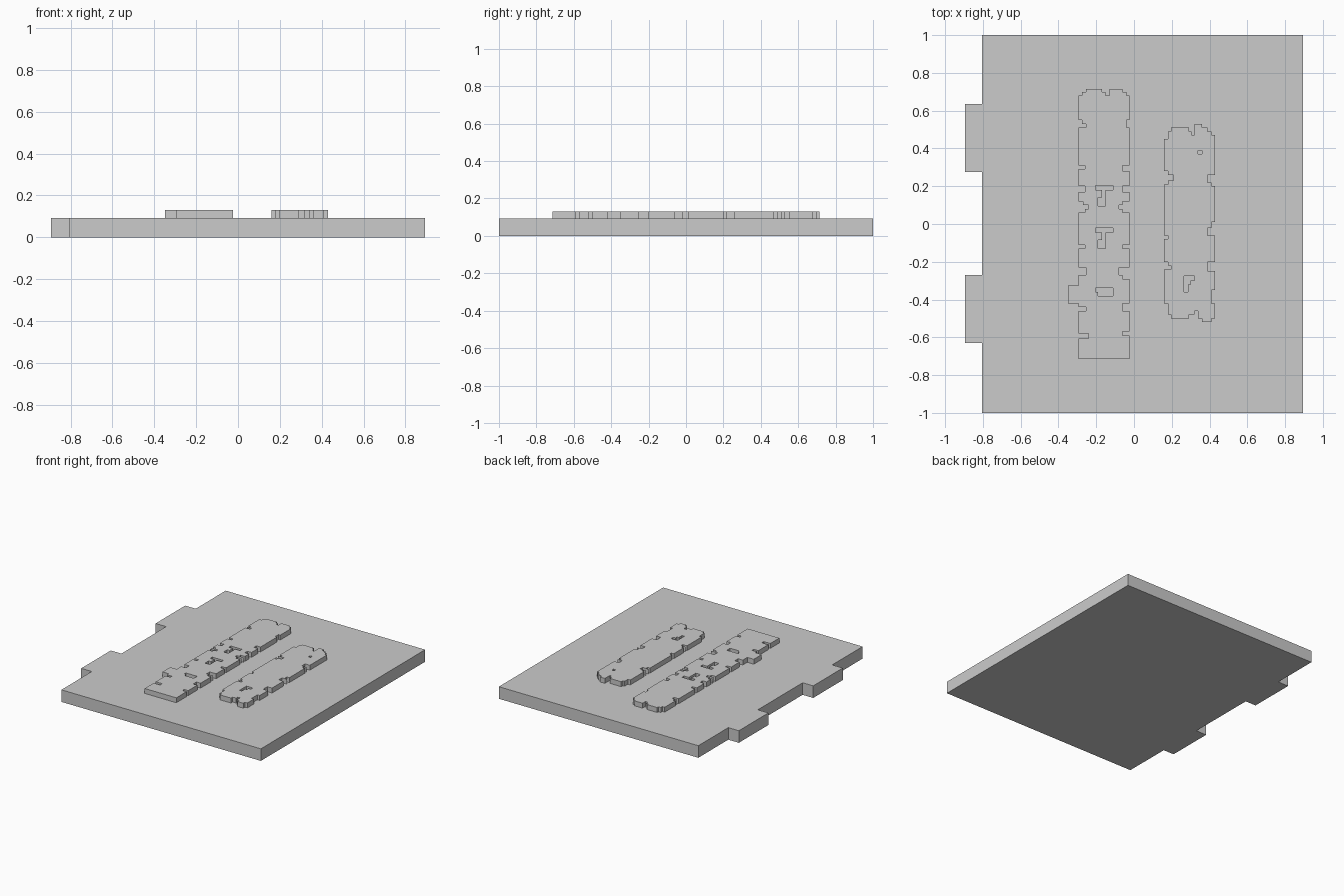
import bpy
import bmesh

if "Cube" in bpy.data.objects:
    bpy.data.objects.remove(bpy.data.objects["Cube"], do_unlink=True)

UNIT = 0.01          # profile numbers are hundredths
PLATE_TOP = 0.093
RELIEF_TOP = 0.131

grey = bpy.data.materials.new("plain grey")
grey.use_nodes = True
grey.diffuse_color = (0.6, 0.6, 0.6, 1)
grey.node_tree.nodes["Principled BSDF"].inputs["Base Color"].default_value = (0.6, 0.6, 0.6, 1)


def prism(name, loops, bottom, top):
    """Extrude an outline, with any further loops left open as holes."""
    bm = bmesh.new()
    edges = []
    for loop in loops:
        verts = [bm.verts.new((x * UNIT, y * UNIT, bottom)) for x, y in loop]
        edges += [bm.edges.new((a, b)) for a, b in zip(verts, verts[1:] + verts[:1])]
    bmesh.ops.triangle_fill(bm, use_beauty=True, use_dissolve=False, edges=edges)
    result = bmesh.ops.extrude_face_region(bm, geom=bm.faces[:], use_keep_orig=True)
    moved = [v for v in result["geom"] if isinstance(v, bmesh.types.BMVert)]
    bmesh.ops.translate(bm, verts=moved, vec=(0, 0, top - bottom))
    bmesh.ops.recalc_face_normals(bm, faces=bm.faces[:])
    mesh = bpy.data.meshes.new(name)
    bm.to_mesh(mesh)
    bm.free()
    mesh.materials.append(grey)
    obj = bpy.data.objects.new(name, mesh)
    bpy.context.collection.objects.link(obj)
    return obj


def side(edge, start, end, steps):
    """Straight edge from start down to end, broken by (top, bottom, x) steps."""
    points = [(edge, start)]
    for high, low, x in steps:
        points += [(points[-1][0], high), (x, high), (x, low)]
        points.append((edge, low))
    points.append((edge, end))
    # drop repeated points where steps touch
    clean = []
    for p in points:
        if not clean or p != clean[-1]:
            clean.append(p)
        if len(clean) > 2 and clean[-1] == clean[-3]:
            del clean[-2:]
    return clean


def outline(left, right, top, bottom):
    """Closed loop: top and right side, then bottom and left side upwards."""
    return top + right + bottom + left[::-1]


def shifted(loop, dy):
    return [(x, y + dy) for x, y in loop]


# Base plate with two locating tabs on its right edge
tabs = [(63.5, 27.5, -89.5), (-27, -63, -89.5)]
plate = outline(side(-80.5, 100, -100, tabs), side(89.5, 100, -100, []), [], [])
prism("base_plate", [plate], 0, PLATE_TOP)

# Long raised panel: stepped border
long_left = side(-29.5, 68, -71.5, [
    (55, 53, -27.5), (53, 51, -25.5), (31, 29, -26), (20, 17, -26),
    (12, 10, -27), (10, 8, -24), (8, 6, -26), (-11, -13, -26),
    (-23, -27, -25.5), (-32.5, -42, -35), (-44, -46, -25.5),
    (-58, -60.5, -24)])
long_right = side(-2.5, 68, -71.5, [
    (55, 51, -4), (31, 28, -6), (20, 17, -6), (12, 10, -6),
    (10, 8, -8), (8, 6, -6), (-11, -13, -6), (-23, -27, -8),
    (-27, -29, -6), (-42, -46, -6), (-57, -59, -6)])
long_top = [(-27.5, 68), (-27.5, 70), (-25.5, 70), (-25.5, 71.5), (-17, 71.5),
            (-17, 70), (-15, 70), (-15, 68), (-13, 68), (-13, 71.5),
            (-6, 71.5), (-6, 70), (-4, 70), (-4, 68)]
hook = [(-20.5, 20.5), (-11, 20.5), (-11, 18), (-15, 18), (-15, 9.5),
        (-19, 9.5), (-19, 14), (-17, 14), (-17, 18), (-20.5, 18)]
slot = [(-20.5, -34), (-11, -34), (-11, -38), (-19, -38), (-19, -36), (-20.5, -36)]
prism("long_raised_panel",
      [outline(long_left, long_right, long_top, []), hook, shifted(hook, -22.5), slot],
      PLATE_TOP, RELIEF_TOP)

# Short raised panel: stepped border
short_left = side(16, 45, -42, [
    (28, 26, 18), (26, 23, 21), (23, 21, 18), (-6, -8, 18),
    (-20, -22, 18), (-22, -24, 19.5)])
short_right = side(43, 47, -50, [
    (26, 22, 39), (22, 20, 41), (1, -2, 41), (-2, -6, 39),
    (-20, -25, 39), (-35, -42, 41)])
short_top = [(18, 45), (18, 49), (19.5, 49), (19.5, 51), (29, 51), (29, 49),
             (30.5, 49), (30.5, 47), (32, 47), (32, 53), (36, 53), (36, 51),
             (39, 51), (39, 49), (41, 49), (41, 47)]
short_bottom = [(41, -50), (41, -52), (36, -52), (36, -50), (34, -50), (34, -46),
                (32, -46), (32, -48), (29, -48), (29, -50), (19.5, -50),
                (19.5, -48), (18, -48), (18, -42)]
pin_hole = [(34, 39), (36, 39), (36, 37), (34, 37)]
notch_hole = [(26.5, -27.5), (32, -27.5), (32, -30), (30, -30), (30, -32),
              (28.5, -32), (28.5, -36), (26.5, -36)]
prism("short_raised_panel",
      [outline(short_left, short_right, short_top, short_bottom), pin_hole, notch_hole],
      PLATE_TOP, RELIEF_TOP)
